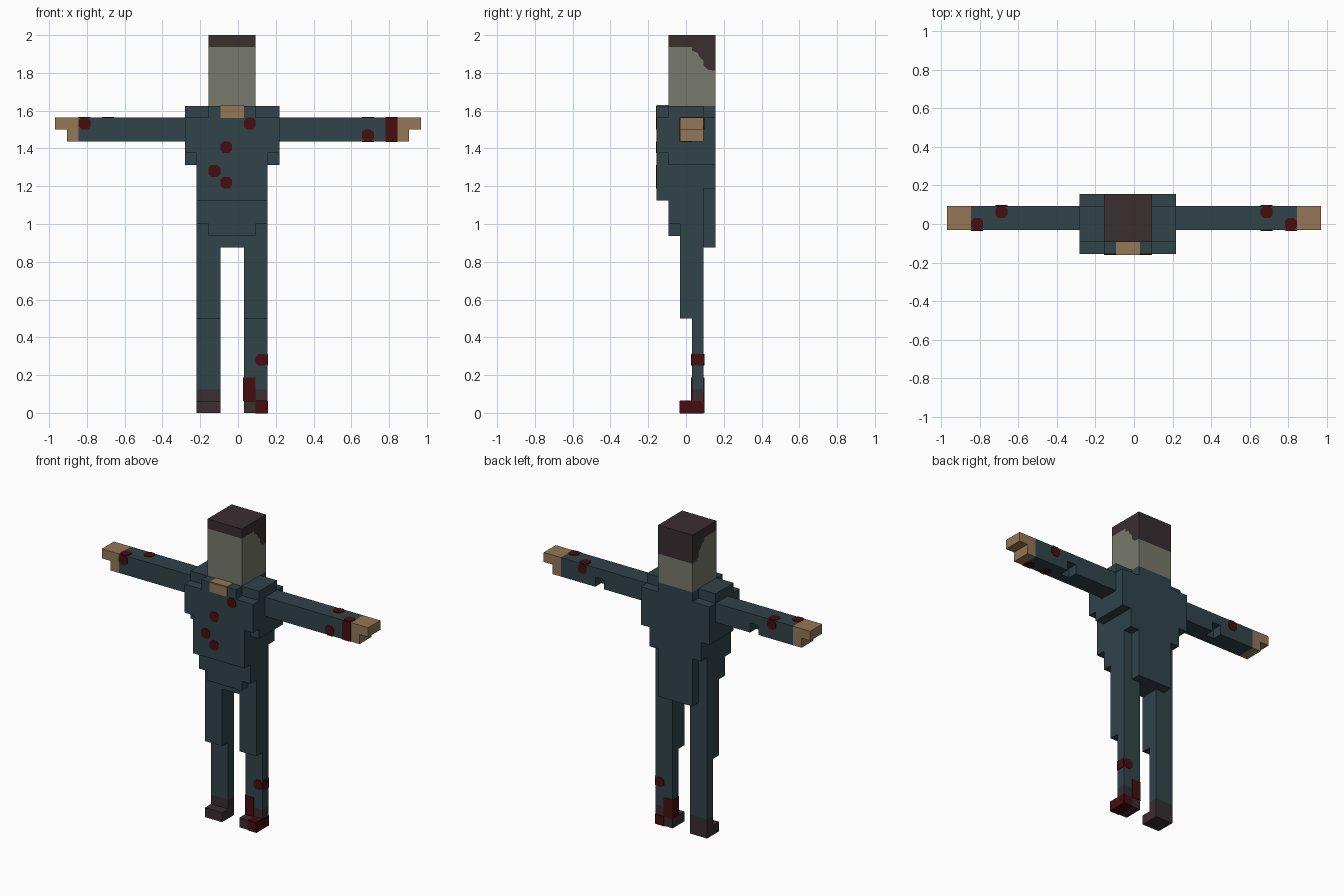
import bpy, bmesh
from mathutils import Vector

if "Cube" in bpy.data.objects:
    bpy.data.objects.remove(bpy.data.objects["Cube"])

V = 0.0625  # size of one block


def colour(name, r, g, b):
    def lin(c):
        c /= 255
        return c / 12.92 if c <= 0.04045 else ((c + 0.055) / 1.055) ** 2.4
    m = bpy.data.materials.new(name)
    m.diffuse_color = (lin(r), lin(g), lin(b), 1)
    m.use_nodes = True
    m.node_tree.nodes["Principled BSDF"].inputs["Base Color"].default_value = m.diffuse_color
    return m


CLOTH = colour("dark teal cloth", 48, 67, 74)
FACE = colour("grey green skin", 119, 121, 108)
SKIN = colour("tan skin", 147, 119, 86)
DARK = colour("dark brown", 56, 46, 48)
BLOOD = colour("dark red stain", 70, 13, 15)


def place(axis, u, v, d):
    """Block coordinates to scene position; (u, v) span the profile, d its depth."""
    i, j, k = {'x': (d, u, v), 'y': (u, d, v), 'z': (u, v, d)}[axis]
    return Vector((i - 15.5, j - 2.5, k)) * V


def add_prism(bm, points, axis, lo, hi):
    rings = [[bm.verts.new(place(axis, u, v, d)) for u, v in points] for d in (lo, hi)]
    bm.faces.new(rings[0])
    bm.faces.new(rings[1][::-1])
    n = len(points)
    for a in range(n):
        b = (a + 1) % n
        bm.faces.new((rings[0][a], rings[1][a], rings[1][b], rings[0][b]))


def finish(name, bm, mat):
    bmesh.ops.recalc_face_normals(bm, faces=bm.faces)
    me = bpy.data.meshes.new(name)
    bm.to_mesh(me)
    bm.free()
    me.materials.append(mat)
    ob = bpy.data.objects.new(name, me)
    bpy.context.collection.objects.link(ob)
    return ob


def prism(name, points, axis, lo, hi, mat):
    bm = bmesh.new()
    add_prism(bm, points, axis, lo, hi)
    return finish(name, bm, mat)


def stepped(name, steps, lo, hi):
    """Symmetric stepped slab of the body: steps are (bottom, top, half width)."""
    right = [p for b, t, w in steps for p in ((15 + w, b), (15 + w, t))]
    left = [(30 - u, v) for u, v in reversed(right)]
    return prism(name, right + left, 'y', lo, hi, CLOTH)


def patches(name, mat, spots):
    """Thin plates on block faces: (i, j, k, side, corner cut)."""
    bm = bmesh.new()
    t = 0.06
    for i, j, k, side, c in spots:
        axis = side[1]
        u, v, d = {'x': (j, k, i), 'y': (i, k, j), 'z': (i, j, k)}[axis]
        d0, d1 = (d - t, d) if side[0] == '-' else (d + 1, d + 1 + t)
        if c:
            pts = [(c, 0), (1 - c, 0), (1, c), (1, 1 - c),
                   (1 - c, 1), (c, 1), (0, 1 - c), (0, c)]
        else:
            pts = [(0, 0), (1, 0), (1, 1), (0, 1)]
        add_prism(bm, [(u + a, v + b) for a, b in pts], axis, d0, d1)
    return finish(name, bm, mat)


# Torso, in slabs from front to back
stepped("chest_front", [(18, 22, 3), (22, 25, 4), (25, 26, 2)], 0, 1)
stepped("belly", [(15, 16, 2), (16, 21, 3), (21, 26, 4)], 1, 2)
stepped("torso_core", [(14, 21, 3), (21, 26, 4)], 2, 4)
stepped("coat_back", [(14, 19, 2), (19, 21, 3), (21, 25, 4), (25, 26, 2)], 4, 5)
patches("neck_skin", SKIN, [(i, 0, 25, s, 0) for i in (14, 15) for s in ('-y', '+z')])

# Head and hair share one ragged side outline
edge = [(1, 31), (3, 31), (3, 30.7), (3.5, 30.5), (3.6, 30.2),
        (4, 29.8), (4, 29.4), (4.4, 29.05), (5, 29)]
prism("head", [(1, 26)] + edge + [(5, 26)], 'x', 13, 17, FACE)
prism("hair", edge + [(5, 32), (1, 32)], 'x', 13, 17, DARK)

# Arms: full front half, notched back half, stepped hand
for side, a, b, n in (("left", 2, 11, 6), ("right", 19, 29, 24)):
    prism(side + "_arm_front", [(a, 23), (b, 23), (b, 25), (a, 25)], 'y', 2, 3, CLOTH)
    prism(side + "_arm_back", [(a, 23), (n, 23), (n, 24), (n + 1, 24), (n + 1, 23),
                               (b, 23), (b, 25), (a, 25)], 'y', 3, 4, CLOTH)
    hand = [(0, 24), (1, 24), (1, 23), (2, 23), (2, 25), (0, 25)]
    if side == "right":
        hand = [(31 - u, v) for u, v in hand]
    prism(side + "_hand", hand, 'y', 2, 4, SKIN)

# Legs and shoes
for side, i in (("left", 12), ("right", 16)):
    prism(side + "_leg", [(3, 2), (4, 2), (4, 14), (2, 14), (2, 8), (3, 8)],
          'x', i, i + 2, CLOTH)
    prism(side + "_shoe", [(2, 0), (4, 0), (4, 2), (3, 2), (3, 1), (2, 1)],
          'x', i, i + 2, DARK)

# Stains
R = 0.25
patches("chest_stains", BLOOD, [(i, 0, k, '-y', R) for i, k in
                                ((14, 22), (13, 20), (14, 19), (16, 24))])
patches("arm_stains", BLOOD, [
    (2, 2, 24, '-y', R), (2, 2, 24, '+z', R), (4, 3, 24, '+z', R), (4, 3, 24, '+y', R),
    (26, 2, 23, '-y', R), (26, 2, 23, '-z', R), (26, 3, 24, '+z', R), (26, 3, 24, '+y', R),
    (28, 2, 23, '-y', 0), (28, 2, 24, '-y', 0), (28, 2, 24, '+z', R), (28, 2, 23, '-z', R)])
patches("leg_stains", BLOOD,
        [(17, 3, 4, s, R) for s in ('-y', '+y')] + [(17, 3, 4, '+x', 0)]
        + [(16, 3, k, s, 0) for k in (1, 2) for s in ('-y', '+y', '-x')]
        + [(17, j, 0, s, 0) for j in (2, 3) for s in ('+x', '-z')]
        + [(17, 2, 0, '-y', 0), (17, 2, 0, '+z', 0), (17, 3, 0, '+y', 0)])
